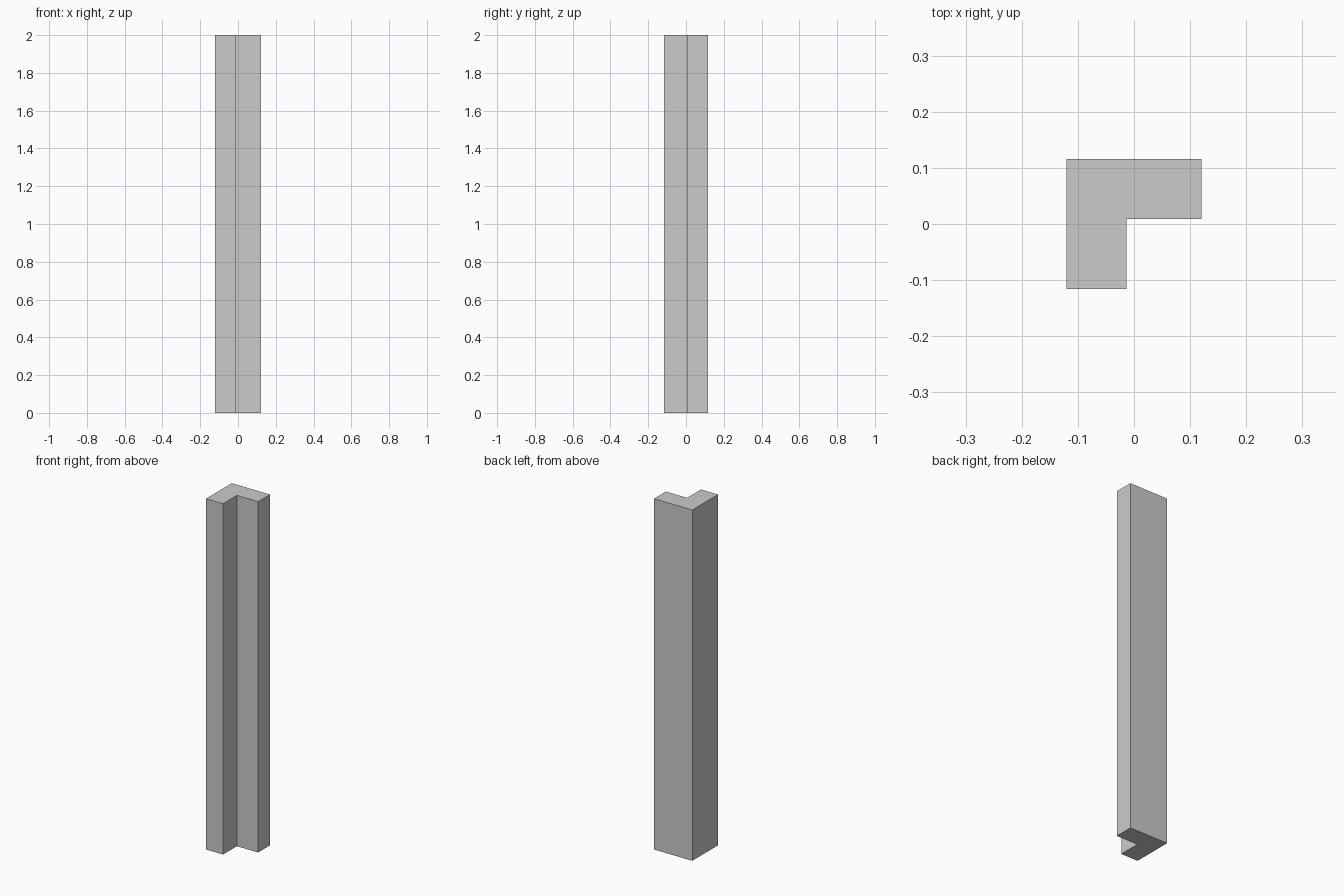
import bpy
import bmesh

if "Cube" in bpy.data.objects:
    bpy.data.objects.remove(bpy.data.objects["Cube"])

HALF_X, HALF_Y, HEIGHT = 0.1205, 0.1155, 2.0
INNER_X, INNER_Y = -0.0135, 0.009

# L-shaped cross-section, counter-clockwise seen from above
profile = [
    (-HALF_X, -HALF_Y), (INNER_X, -HALF_Y), (INNER_X, INNER_Y),
    (HALF_X, INNER_Y), (HALF_X, HALF_Y), (-HALF_X, HALF_Y),
]

# Corner post: profile extruded straight up
bm = bmesh.new()
base = bm.faces.new([bm.verts.new((x, y, 0)) for x, y in profile])
result = bmesh.ops.extrude_face_region(bm, geom=[base], use_keep_orig=True)
top_verts = [g for g in result["geom"] if isinstance(g, bmesh.types.BMVert)]
bmesh.ops.translate(bm, verts=top_verts, vec=(0, 0, HEIGHT))
bmesh.ops.recalc_face_normals(bm, faces=bm.faces)

mesh = bpy.data.meshes.new("corner_post")
bm.to_mesh(mesh)
bm.free()
bpy.context.collection.objects.link(bpy.data.objects.new("corner_post", mesh))
